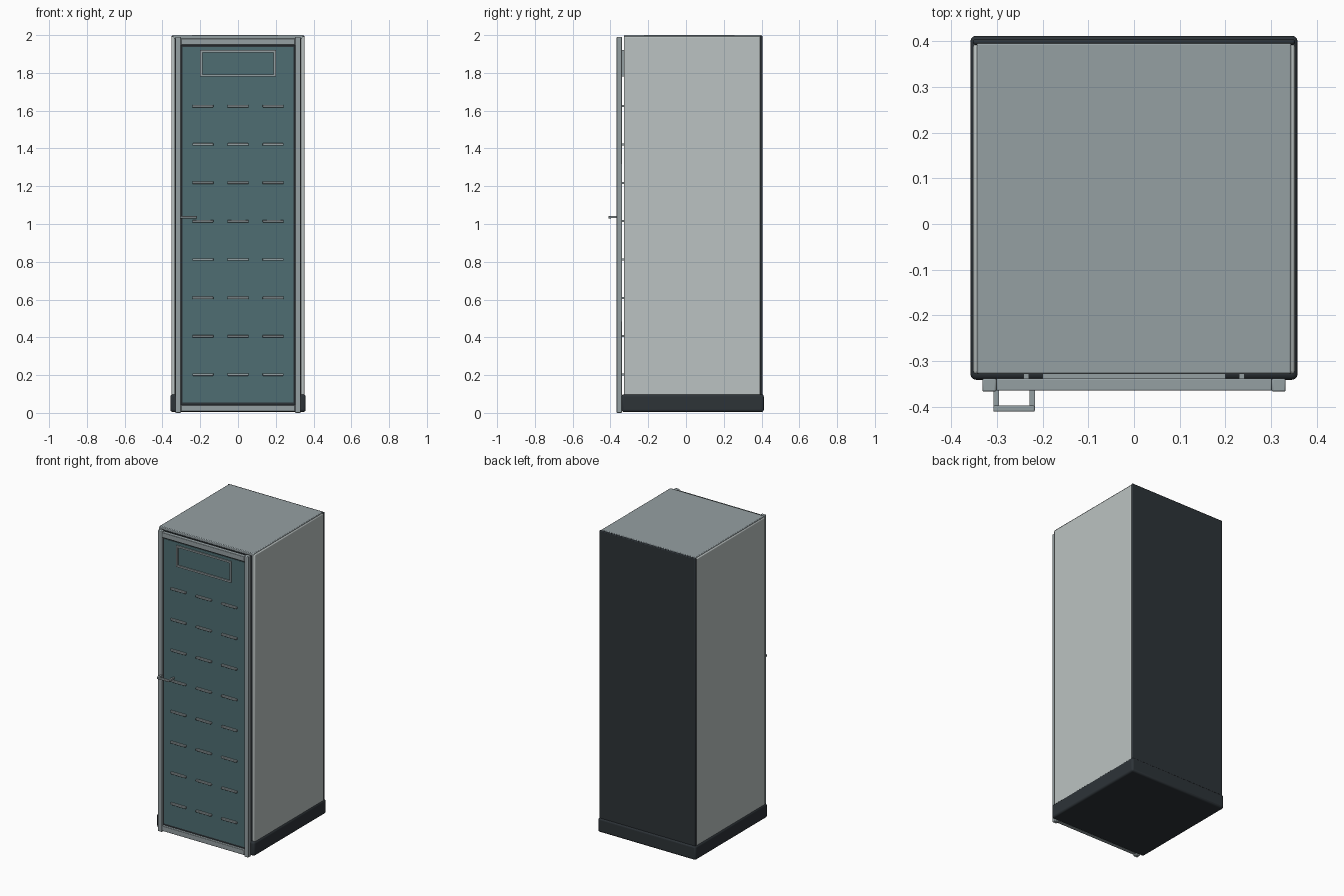
import bpy

if "Cube" in bpy.data.objects:
    bpy.data.objects.remove(bpy.data.objects["Cube"])


def material(name, rgb):
    m = bpy.data.materials.new(name)
    m.diffuse_color = (*rgb, 1)
    m.use_nodes = True
    m.node_tree.nodes["Principled BSDF"].inputs["Base Color"].default_value = m.diffuse_color
    return m


LIGHT = material("pale_grey", (0.50, 0.545, 0.54))
METAL = material("steel_grey", (0.30, 0.35, 0.365))
TEAL = material("dark_teal", (0.078, 0.155, 0.17))
DARK = material("charcoal", (0.026, 0.033, 0.039))


def box(name, x, y, z, mat, bevel=0.0, segments=2):
    """Box from (min, max) ranges, with optional rounded edges."""
    lo, hi = zip(x, y, z)
    bpy.ops.mesh.primitive_cube_add(
        size=1, location=[(a + b) / 2 for a, b in zip(lo, hi)])
    ob = bpy.context.object
    ob.name = name
    ob.scale = [b - a for a, b in zip(lo, hi)]
    bpy.ops.object.transform_apply(location=False, rotation=False, scale=True)
    ob.data.materials.append(mat)
    if bevel:
        mod = ob.modifiers.new("rounded_edges", "BEVEL")
        mod.width = bevel
        mod.segments = segments
        bpy.ops.object.shade_smooth_by_angle()
    return ob


def pull(name, x0, x1, z, y_foot, y_front, inner_foot=None):
    """U-shaped handle: two legs and a crossbar."""
    t = 0.0065
    y_bar = y_front + 0.014
    feet = (y_foot, y_foot if inner_foot is None else inner_foot)
    for x, foot in zip((x0, x1 - 0.012), feet):
        box(name + "_leg", (x, x + 0.012), (y_bar - 0.004, foot),
            (z - t + 0.001, z + t - 0.001), METAL)
    box(name + "_bar", (x0, x1), (y_front, y_bar), (z - t, z + t), METAL, 0.003)


# Cabinet body
box("plinth", (-0.358, 0.358), (-0.341, 0.412), (0.005, 0.098), DARK, 0.012, 3)
box("carcass", (-0.335, 0.335), (-0.325, 0.39), (0.09, 1.985), DARK)
for s in (-1, 1):
    xs = sorted((s * 0.333, s * 0.352))
    box("side_panel", xs, (-0.328, 0.394), (0.09, 1.993), LIGHT, 0.006)
box("back_panel", (-0.352, 0.352), (0.392, 0.405), (0.09, 1.998), DARK, 0.005)
box("top_panel", (-0.344, 0.344), (-0.328, 0.396), (1.98, 2.0), METAL, 0.004)

# Door frame, seal and pane
for s in (-1, 1):
    xs = sorted((s * 0.301, s * 0.332))
    box("door_stile", xs, (-0.367, -0.338), (0.0, 1.99), METAL, 0.004)
box("door_top_rail", (-0.302, 0.302), (-0.365, -0.338), (1.948, 1.982), METAL, 0.003)
box("door_bottom_rail", (-0.302, 0.302), (-0.365, -0.338), (0.008, 0.042), METAL, 0.003)
box("door_seal", (-0.304, 0.304), (-0.349, -0.342), (0.04, 1.95), DARK)
box("door_pane", (-0.294, 0.294), (-0.352, -0.343), (0.054, 1.938), TEAL)

# Display surround near the top
for z in (1.780, 1.909):
    box("display_rail", (-0.2, 0.2), (-0.36, -0.326), (z, z + 0.011), METAL)
for x in (-0.2, 0.189):
    box("display_post", (x, x + 0.011), (-0.36, -0.326), (1.780, 1.920), METAL)

# Drawer pulls, three columns by eight rows
for row in range(8):
    for cx in (-0.186, 0.0, 0.186):
        pull("drawer_pull", cx - 0.056, cx + 0.056, 0.203 + row * 0.203,
             -0.326, -0.364)

# Door handle
pull("door_handle", -0.308, -0.217, 1.036, -0.365, -0.411, -0.35)
